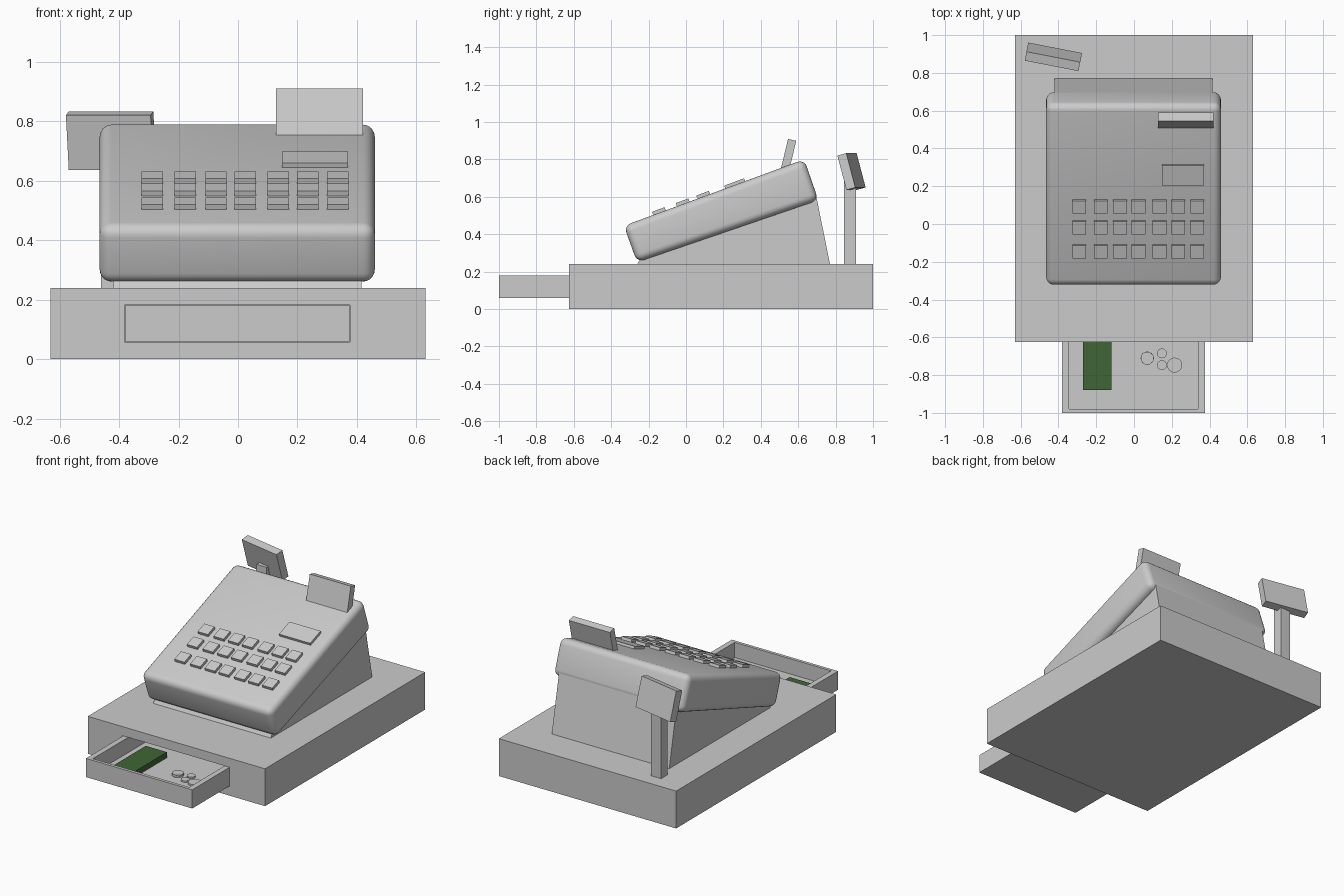
import bpy, bmesh
from math import radians, atan2
from mathutils import Vector

if "Cube" in bpy.data.objects:
    bpy.data.objects.remove(bpy.data.objects["Cube"])


def box(name, x, y, z, rot=(0, 0, 0)):
    """Box from (min, max) ranges, rotated about its own centre."""
    bm = bmesh.new()
    bmesh.ops.create_cube(bm, size=1)
    size = [r[1] - r[0] for r in (x, y, z)]
    bmesh.ops.scale(bm, vec=Vector(size), verts=bm.verts)
    ob = link(name, bm)
    ob.location = [(r[0] + r[1]) / 2 for r in (x, y, z)]
    ob.rotation_euler = rot
    return ob


def link(name, bm):
    bmesh.ops.recalc_face_normals(bm, faces=bm.faces)
    me = bpy.data.meshes.new(name)
    bm.to_mesh(me)
    bm.free()
    ob = bpy.data.objects.new(name, me)
    bpy.context.collection.objects.link(ob)
    return ob


def side_profile(name, pts, x0, x1):
    """Side outline (y, z) extruded along x."""
    bm = bmesh.new()
    face = bm.faces.new([bm.verts.new((x0, y, z)) for y, z in pts])
    ext = bmesh.ops.extrude_face_region(bm, geom=[face])
    verts = [v for v in ext["geom"] if isinstance(v, bmesh.types.BMVert)]
    bmesh.ops.translate(bm, vec=(x1 - x0, 0, 0), verts=verts)
    return link(name, bm)


def coin(name, x, y, z, r, h, sides, turn=0):
    bm = bmesh.new()
    bmesh.ops.create_cone(bm, cap_ends=True, segments=sides, radius1=r, radius2=r, depth=h)
    ob = link(name, bm)
    ob.location = (x, y, z + h / 2)
    ob.rotation_euler.z = radians(turn)
    return ob


def activate(ob):
    bpy.ops.object.select_all(action='DESELECT')
    ob.select_set(True)
    bpy.context.view_layer.objects.active = ob


# base cabinet with a drawer opening
base = box("base_cabinet", (-.63, .63), (-.625, 1), (0, .24))
cutter = box("drawer_cutter", (-.382, .377), (-.8, -.35), (.058, .182))
cutter.hide_render = True
mod = base.modifiers.new("opening", 'BOOLEAN')
mod.operation, mod.solver, mod.object = 'DIFFERENCE', 'EXACT', cutter
activate(base)
bpy.ops.object.modifier_apply(modifier=mod.name)
bpy.data.objects.remove(cutter)

# open drawer tray
Y0, Y1 = -1, -.37
box("drawer_floor", (-.38, .375), (Y0, Y1), (.06, .082))
box("drawer_side_left", (-.38, -.345), (Y0, Y1), (.06, .18))
box("drawer_side_right", (.34, .375), (Y0, Y1), (.06, .18))
box("drawer_front", (-.345, .34), (Y0, Y0 + .02), (.06, .18))
box("drawer_back", (-.345, .34), (Y1 - .02, Y1), (.06, .18))

# stack of notes
notes = box("note_stack", (-.27, -.12), (-.88, -.55), (.082, .118))
green = bpy.data.materials.new("note_green")
green.diffuse_color = (.05, .13, .035, 1)
green.use_nodes = True
green.node_tree.nodes["Principled BSDF"].inputs["Base Color"].default_value = green.diffuse_color
notes.data.materials.append(green)

# coins
for i in range(2):
    coin(f"coin_stack_{i}", .07, -.71, .082 + i * .008, .036, .008, 8, 22.5 * i)
for i, (x, y, r) in enumerate([(.148, -.685, .026), (.148, -.747, .026), (.215, -.747, .04)]):
    coin(f"coin_{i}", x, y, .082, r, .01, 16)

# wedge stand under the keyboard housing
side_profile("stand", [(-.26, .24), (.77, .24), (.695, .61), (-.24, .275)], -.42, .415)

# sloped, rounded keyboard housing
body = side_profile("keyboard_housing",
                    [(-.332, .445), (-.262, .25), (.708, .582), (.632, .8)], -.465, .46)
bev = body.modifiers.new("rounding", 'BEVEL')
bev.width, bev.segments, bev.limit_method = .04, 5, 'NONE'
activate(body)
bpy.ops.object.modifier_apply(modifier=bev.name)
bpy.ops.object.shade_smooth_by_angle(angle=radians(30))

# keys and small screen lying on the sloped top
SLOPE = (.8 - .445) / (.632 + .332)
TILT = atan2(SLOPE, 1)


def on_top(name, x, y, w, d, h):
    z = .445 + SLOPE * (y + .332)
    return box(name, (x - w / 2, x + w / 2), (y - d / 2, y + d / 2),
               (z - h, z + h), (TILT, 0, 0))


for r, y in enumerate((.095, -.015, -.142)):
    for c, x in enumerate((-.289, -.177, -.074, .024, .135, .235, .335)):
        on_top(f"key_{r}_{c}", x, y, .072, .072, .018)
on_top("small_screen", .259, .263, .222, .113, .016)

# operator display at the top of the housing
box("operator_display", (.128, .42), (.522, .567), (.71, .907), (radians(-13.5), 0, 0))

# customer display on its pole, facing back
box("display_pole", (-.46, -.39), (.845, .91), (.24, .7))
box("customer_display", (-.572, -.282), (.86, .91), (.64, .83), (radians(15), 0, radians(-11)))
